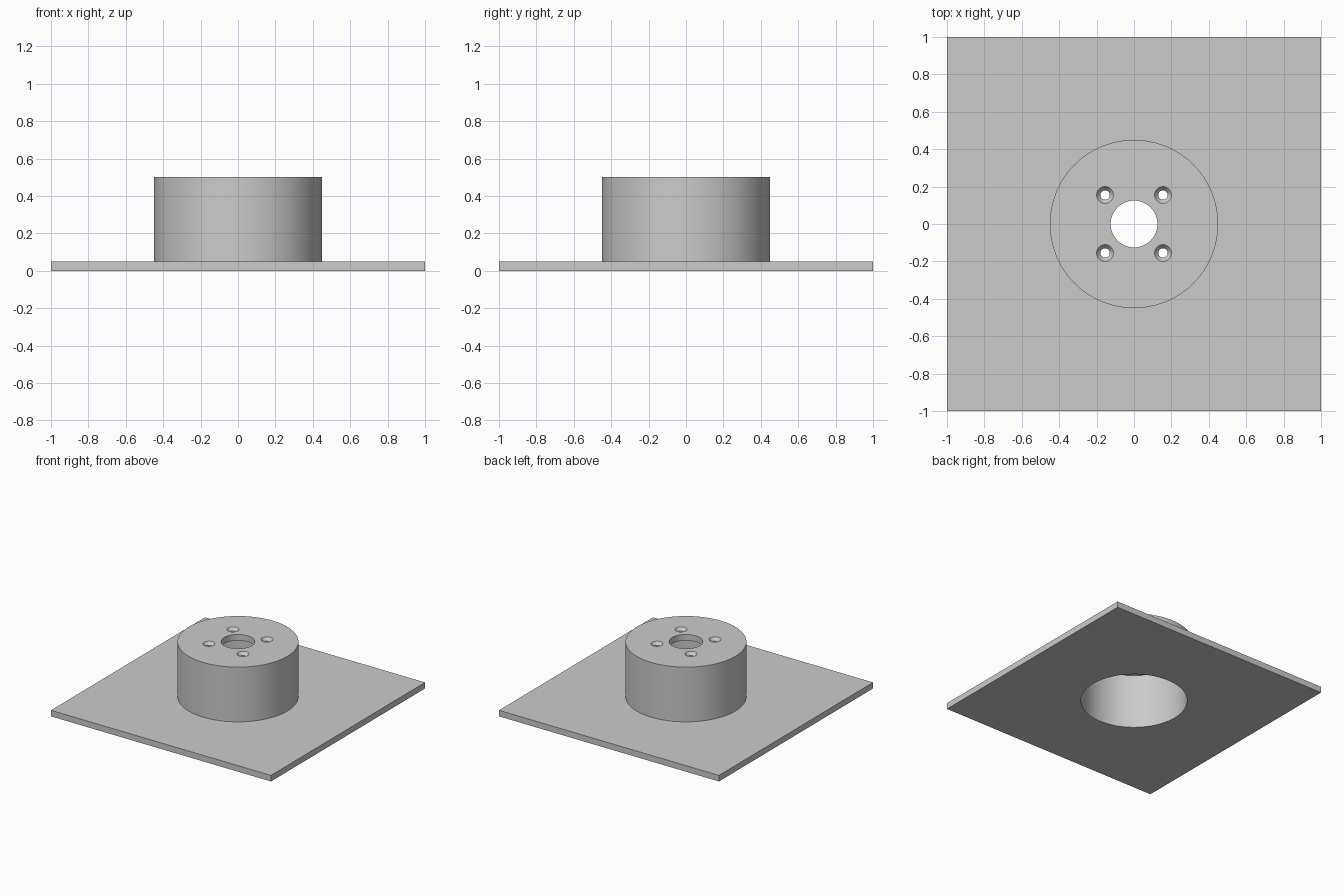
import bpy

default = bpy.data.objects.get("Cube")
if default:
    bpy.data.objects.remove(default, do_unlink=True)

PLATE_T, TOP = 0.05, 0.5
ROOF = TOP - 0.05
OUTER_R, BORE_R, SHAFT_R = 0.45, 0.4, 0.125
SCREW_R, SINK_R, SINK_DEPTH, SCREW_POS = 0.025, 0.045, 0.025, 0.155

grey = bpy.data.materials.new("plain grey")
grey.use_nodes = True
colour = (0.6, 0.6, 0.6, 1)
grey.diffuse_color = colour
grey.node_tree.nodes["Principled BSDF"].inputs["Base Color"].default_value = colour


def cone(name, r1, r2, z1, z2, x=0, y=0, sides=96):
    """Upright cylinder or cone between two heights."""
    bpy.ops.mesh.primitive_cone_add(vertices=sides, radius1=r1, radius2=r2,
                                    depth=z2 - z1, location=(x, y, (z1 + z2) / 2))
    ob = bpy.context.object
    ob.name = name
    ob.data.materials.append(grey)
    return ob


def combine(target, tool, operation):
    """Apply a boolean and remove the tool object."""
    mod = target.modifiers.new(operation.title(), "BOOLEAN")
    mod.operation, mod.solver, mod.object = operation, "EXACT", tool
    bpy.context.view_layer.objects.active = target
    bpy.ops.object.modifier_apply(modifier=mod.name)
    bpy.data.objects.remove(tool, do_unlink=True)


# Square base plate
bpy.ops.mesh.primitive_cube_add(size=2, location=(0, 0, PLATE_T / 2))
flange = bpy.context.object
flange.name = "flanged_mount"
flange.scale.z = PLATE_T / 2
bpy.ops.object.transform_apply(location=True, rotation=False, scale=True)
flange.data.materials.append(grey)

# Round boss, hollow from below, with a shaft hole in its roof
combine(flange, cone("boss", OUTER_R, OUTER_R, PLATE_T / 2, TOP), "UNION")
combine(flange, cone("bore", BORE_R, BORE_R, -0.1, ROOF), "DIFFERENCE")
combine(flange, cone("shaft_hole", SHAFT_R, SHAFT_R, ROOF - 0.1, TOP + 0.1, sides=64), "DIFFERENCE")

# Four countersunk screw holes
slope = (SINK_R - SCREW_R) / SINK_DEPTH
lip = 0.01
for sx in (-1, 1):
    for sy in (-1, 1):
        x, y = sx * SCREW_POS, sy * SCREW_POS
        combine(flange, cone("screw_hole", SCREW_R, SCREW_R, ROOF - 0.1, TOP + 0.1, x, y, 32), "DIFFERENCE")
        combine(flange, cone("countersink", SCREW_R, SINK_R + slope * lip,
                             TOP - SINK_DEPTH, TOP + lip, x, y, 32), "DIFFERENCE")

# Smooth round walls, sharp rims
bpy.ops.object.select_all(action="DESELECT")
flange.select_set(True)
bpy.context.view_layer.objects.active = flange
bpy.ops.object.shade_smooth_by_angle(angle=0.52)
